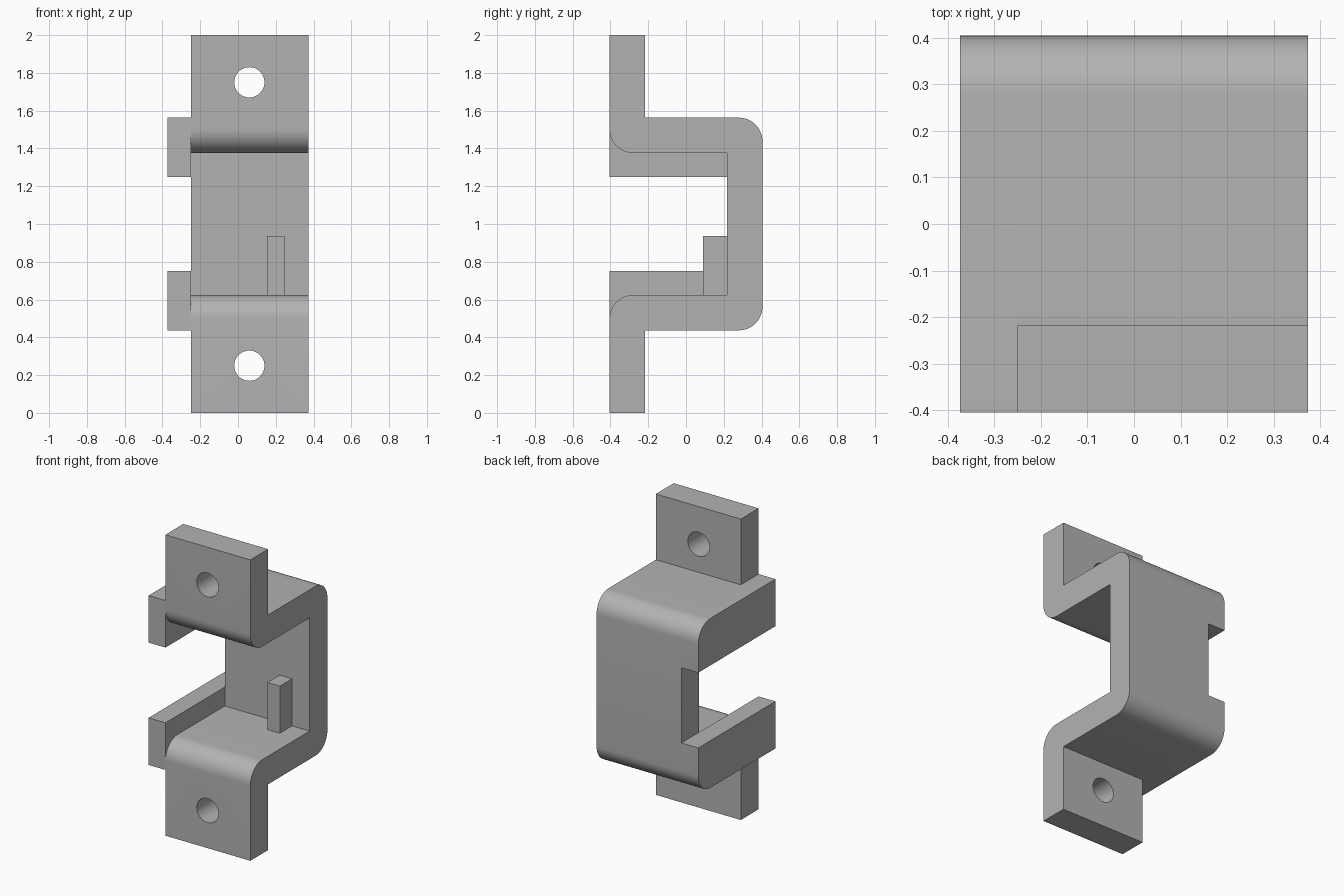
import bpy, bmesh, math
from mathutils import Vector

if "Cube" in bpy.data.objects:
    bpy.data.objects.remove(bpy.data.objects["Cube"], do_unlink=True)

grey = bpy.data.materials.new("plain grey")
grey.use_nodes = True
grey.diffuse_color = (0.45, 0.45, 0.45, 1)
grey.node_tree.nodes["Principled BSDF"].inputs["Base Color"].default_value = grey.diffuse_color

FRONT, BACK = -0.405, 0.405        # depth limits
THICK = 0.187                      # sheet thickness
LEFT, RIGHT, LIP = 0.374, -0.25, -0.374
ROUND = 0.125                      # bend radius
LOW, HIGH = 0.437, 1.563           # outer heights of the channel


def rounded(points, steps=12):
    """Turn (y, z, radius) corners into an outline with right-angle fillets."""
    outline = []
    for i, (y, z, r) in enumerate(points):
        corner = Vector((y, z))
        if not r:
            outline.append(corner)
            continue
        to_prev = (Vector(points[i - 1][:2]) - corner).normalized()
        to_next = (Vector(points[(i + 1) % len(points)][:2]) - corner).normalized()
        centre = corner + r * (to_prev + to_next)
        for s in range(steps + 1):
            a = math.pi / 2 * s / steps
            outline.append(centre - r * (math.cos(a) * to_next + math.sin(a) * to_prev))
    return outline


def finish(obj):
    """Smooth the bends and keep the corners sharp."""
    obj.data.shade_smooth()
    obj.data.set_sharp_from_angle(angle=math.radians(30))


def extrude_x(name, corners, x0, x1):
    """Extrude a side outline between two x positions."""
    bm = bmesh.new()
    face = bm.faces.new([bm.verts.new((x0, p.x, p.y)) for p in rounded(corners)])
    grown = bmesh.ops.extrude_face_region(bm, geom=[face])["geom"]
    moved = [v for v in grown if isinstance(v, bmesh.types.BMVert)]
    bmesh.ops.translate(bm, verts=moved, vec=(x1 - x0, 0, 0))
    bmesh.ops.recalc_face_normals(bm, faces=bm.faces)
    mesh = bpy.data.meshes.new(name)
    bm.to_mesh(mesh)
    bm.free()
    mesh.materials.append(grey)
    obj = bpy.data.objects.new(name, mesh)
    bpy.context.collection.objects.link(obj)
    finish(obj)
    return obj


def mirror_z(corners):
    return [(y, 2 - z, r) for y, z, r in reversed(corners)]


# Bent strap: lower half outline, mirrored for the upper half
lower = [(BACK - THICK, LOW + THICK, 0), (FRONT, LOW + THICK, ROUND), (FRONT, 0, 0),
         (FRONT + THICK, 0, 0), (FRONT + THICK, LOW, 0), (BACK, LOW, ROUND)]
strap = extrude_x("bracket_strap", lower + mirror_z(lower), RIGHT, LEFT)

# Screw holes through both flanges
for z in (0.25, 1.75):
    bpy.ops.mesh.primitive_cylinder_add(vertices=48, radius=0.08, depth=0.6,
                                        location=(0.06, FRONT + THICK / 2, z),
                                        rotation=(math.pi / 2, 0, 0))
    cutter = bpy.context.object
    cutter.name = "hole_cutter"
    cutter.hide_render = True
    cutter.data.materials.append(grey)
    cut = strap.modifiers.new("screw_hole", "BOOLEAN")
    cut.operation, cut.solver, cut.object = "DIFFERENCE", "EXACT", cutter
    bpy.context.view_layer.objects.active = strap
    bpy.ops.object.modifier_apply(modifier=cut.name)
    bpy.data.objects.remove(cutter, do_unlink=True)
finish(strap)

# Side lips along the edge of the channel
lip = [(FRONT, LOW, 0), (BACK, LOW, ROUND), (BACK, 0.75, 0), (FRONT, 0.75, 0)]
extrude_x("lower_lip", lip, LIP, RIGHT)
extrude_x("upper_lip", mirror_z(lip), LIP, RIGHT)

# Locating post standing in the inner corner
y0, y1, z0, z1 = 0.09, BACK - THICK, LOW + THICK, 0.937
extrude_x("locating_post", [(y0, z0, 0), (y1, z0, 0), (y1, z1, 0), (y0, z1, 0)], 0.153, 0.245)
